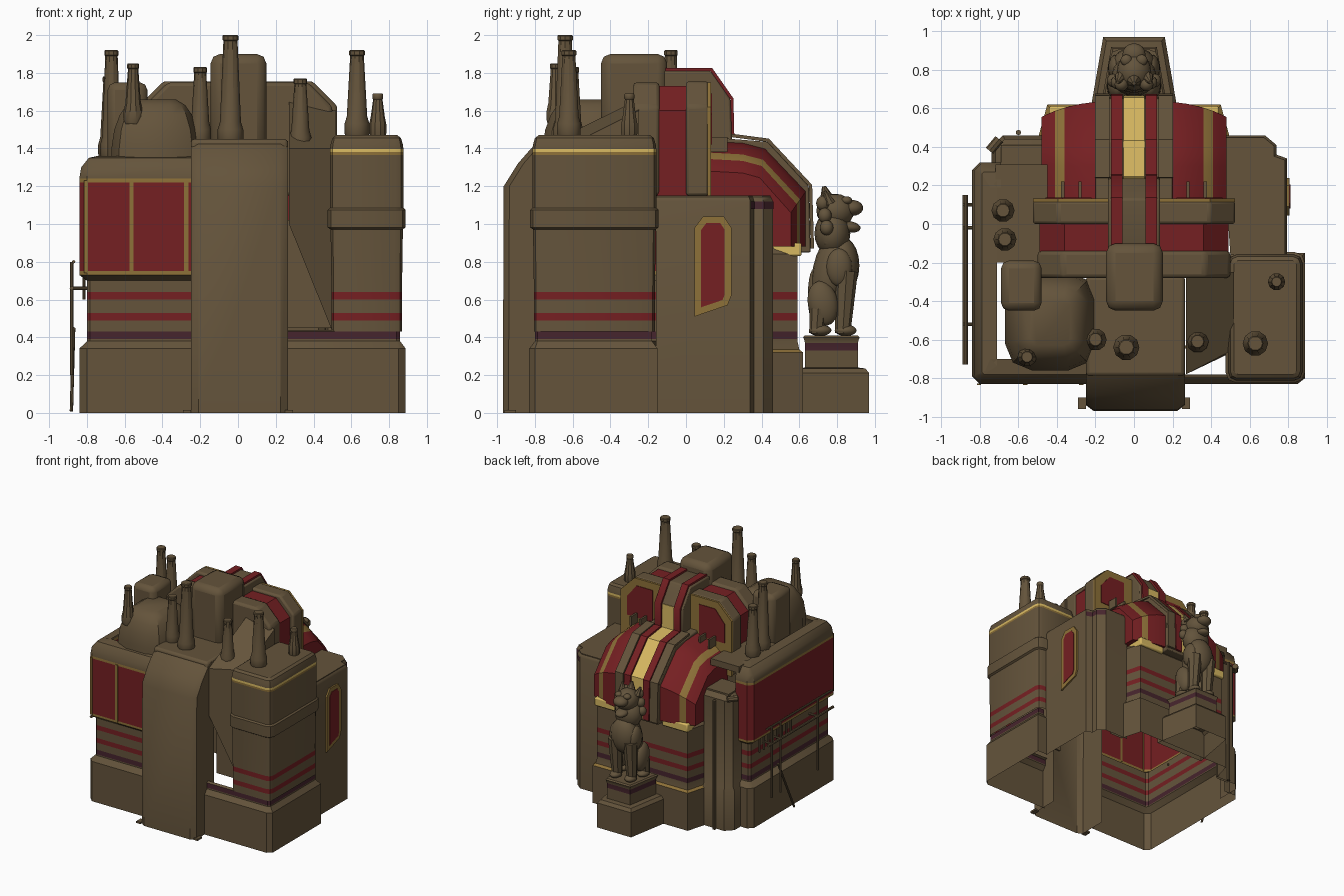
import bpy, bmesh, math
from mathutils import Vector

if "Cube" in bpy.data.objects:
    bpy.data.objects.remove(bpy.data.objects["Cube"])

def mat(name, rgb):
    m = bpy.data.materials.new(name)
    m.diffuse_color = (*rgb, 1)
    m.use_nodes = True
    m.node_tree.nodes["Principled BSDF"].inputs["Base Color"].default_value = m.diffuse_color
    return m

MATS = {'brown': mat('brown plate', (0.128, 0.088, 0.044)),
        'red': mat('dark red paint', (0.178, 0.014, 0.016)),
        'trim': mat('dull gold trim', (0.27, 0.165, 0.04)),
        'gold': mat('bright gold', (0.68, 0.48, 0.12)),
        'purple': mat('dark purple band', (0.062, 0.018, 0.026)),
        'bronze': mat('statue bronze', (0.125, 0.088, 0.045))}

def build(name, verts, faces, cols, bevel=0, fix=False):
    me = bpy.data.meshes.new(name)
    me.from_pydata(verts, [], faces)
    used = sorted(set(cols))
    for c in used:
        me.materials.append(MATS[c])
    for p, c in zip(me.polygons, cols):
        p.material_index = used.index(c)
        p.use_smooth = True
    if fix:
        bm = bmesh.new(); bm.from_mesh(me)
        bmesh.ops.recalc_face_normals(bm, faces=bm.faces)
        bm.to_mesh(me); bm.free()
    me.set_sharp_from_angle(angle=math.radians(35))
    ob = bpy.data.objects.new(name, me)
    bpy.context.collection.objects.link(ob)
    if bevel:
        b = ob.modifiers.new('bevel', 'BEVEL')
        b.width, b.segments, b.limit_method = bevel, 2, 'ANGLE'
    return ob

def loft(name, rings, cols, closed=True, caps=(None, None), bevel=0):
    """Join rings of equal length; cols holds one colour per segment."""
    n = len(rings[0])
    verts = [p for r in rings for p in r]
    faces, fc = [], []
    for i in range(len(rings) - 1):
        for j in range(n if closed else n - 1):
            k = (j + 1) % n
            faces.append((i*n + j, i*n + k, (i + 1)*n + k, (i + 1)*n + j))
            fc.append(cols[i])
    if caps[0]:
        faces.append(tuple(reversed(range(n)))); fc.append(caps[0])
    if caps[1]:
        faces.append(tuple(range(len(verts) - n, len(verts)))); fc.append(caps[1])
    return build(name, verts, faces, fc, bevel, all(caps))

def offset(pts, d, closed=True):
    """Move a counter-clockwise outline inwards by d."""
    out, n = [], len(pts)
    def nrm(a, b):
        v = Vector(b) - Vector(a)
        return Vector((v.y, -v.x)).normalized()
    for i, p in enumerate(pts):
        ns = []
        if closed or i > 0: ns.append(nrm(pts[i - 1], p))
        if closed or i < n - 1: ns.append(nrm(p, pts[(i + 1) % n]))
        a, b = ns[0], ns[-1]
        q = Vector(p) - (a + b) / (1 + a.dot(b)) * d
        out.append((q.x, q.y))
    return out

def skirt(name, path, prof, closed=True, cap='brown'):
    """Wall along a plan outline; prof rows are height, inset, colour above."""
    rings = [[(x, y, z) for x, y in offset(path, d, closed)] for z, d, _ in prof]
    return loft(name, rings, [c for *_, c in prof], closed, (None, cap if closed else None))

def prism(name, axis, pts, a, b, col, bevel=0):
    f = {'x': lambda u, v, w: (w, u, v), 'y': lambda u, v, w: (u, w, v),
         'z': lambda u, v, w: (u, v, w)}[axis]
    return loft(name, [[f(u, v, w) for u, v in pts] for w in (a, b)], [col], True, (col, col), bevel)

def box(name, x0, x1, y0, y1, z0, z1, col='brown', bevel=0):
    return prism(name, 'z', [(x0, y0), (x1, y0), (x1, y1), (x0, y1)], z0, z1, col, bevel)

def rrect(x0, x1, y0, y1, r):
    out = []
    for cx, cy, a in ((x1-r, y0+r, -90), (x1-r, y1-r, 0), (x0+r, y1-r, 90), (x0+r, y0+r, 180)):
        for t in (0, 45, 90):
            q = math.radians(a + t)
            out.append((cx + r*math.cos(q), cy + r*math.sin(q)))
    return out

def lathe(name, prof, loc, col='brown', n=10):
    rings = [[(loc[0] + r*math.cos(2*math.pi*j/n), loc[1] + r*math.sin(2*math.pi*j/n), z)
              for j in range(n)] for r, z in prof]
    return loft(name, rings, [col]*len(rings), True, (None, col))

def rod(name, p, q, r0, r1=None, col='brown', n=8):
    p, q = Vector(p), Vector(q)
    rot = (q - p).to_track_quat('Z', 'Y')
    rings = [[tuple(c + rot @ Vector((r*math.cos(2*math.pi*j/n), r*math.sin(2*math.pi*j/n), 0)))
              for j in range(n)] for c, r in ((p, r0), (q, r1 if r1 is not None else r0))]
    return loft(name, rings, [col], True, (col, col))

B, R, P, T = 'brown', 'red', 'purple', 'trim'
def stripes(d):
    return [(.38, d, B), (.39, d, P), (.43, d, B), (.49, d, R), (.53, d, B), (.60, d, R), (.64, d, B)]

# left hall: base, striped wall and overhanging red panelled box
skirt('left_hall', [(-.69, .32), (-.80, .32), (-.84, .28), (-.84, -.79), (-.80, -.83), (-.25, -.83)],
      [(0, 0, B), (.34, 0, B)] + stripes(.04) + [(.70, .04, B), (.73, 0, T), (.75, 0, R), (1.22, 0, T),
      (1.24, 0, B), (1.30, .01, B), (1.35, .05, B), (1.36, .13, B)], False)
for x in (-.815, -.575, -.285):
    box('panel_trim', x, x + .022, -.836, -.828, .74, 1.23, T)
box('left_hall_roof', -.72, -.45, -.2, .31, 1.3, 1.355)
skirt('left_rear_pillar', [(-.48, .46), (-.68, .46), (-.74, .40), (-.74, .2)],
      [(0, 0, B), (.33, 0, B), (.36, .02, B), (1.1, .02, B), (1.15, .06, B)], False)
box('left_rear_pillar_roof', -.69, -.48, .2, .41, 1.12, 1.15)

# right base and tower
skirt('right_base', [(.25, -.83), (.85, -.83), (.888, -.80), (.888, -.15), (.80, -.15)],
      [(0, 0, B), (.34, 0, B), (.38, .03, B), (.39, .03, P), (.43, .03, B), (.44, .05, B)], False)
skirt('right_tower', rrect(.475, .888, -.825, -.145, .055),
      stripes(.02)[2:] + [(.972, .015, B), (.982, 0, B), (1.075, 0, B), (1.085, .012, B), (1.365, .012, T),
      (1.38, .012, 'gold'), (1.397, .012, B), (1.42, .015, B), (1.455, .025, B), (1.47, .045, B)])
q = [(.27, -.78), (.52, -.65), (.52, -.25), (.27, -.25)]
loft('right_slope_roof', [[(.5, -.67, .43), (.54, -.64, .43), (.54, -.25, .43), (.5, -.25, .43)],
     [(x, y, 1.0) for x, y in q], [(x, y, z) for (x, y), z in zip(q, (1.4, 1.4, 1.6, 1.66))]],
     [B, B], True, (None, B))
box('right_recess_wall', .25, .53, -.645, -.63, .45, 1.02)

# right bulwark with its tall window
side = [(.795, -.16), (.795, .34), (.74, .36), (.74, .41), (.68, .46), (.46, .46)]
skirt('right_bulwark', side, [(0, 0, B), (1.12, 0, B), (1.14, .008, B), (1.15, .02, B)], False)
prism('bulwark_roof', 'z', [(.5, -.16)] + offset(side, .012, False), 1.13, 1.15, B)
skirt('bulwark_band', side[1:5], [(1.08, -.004, P), (1.12, -.004, P)], False)
win = [(.045, .51), (.22, .57), (.24, .62), (.24, .98), (.20, 1.04), (.09, 1.04), (.045, .98)]
prism('window_frame', 'x', win, .785, .808, T)
prism('window_pane', 'x', offset(win, .035), .80, .812, R)

# front trunk wall pouring over the roof, open behind
loft('front_trunk', [[(-.25, -.7, z), (-.25, y + .03, z), (-.21, y, z), (.225, y, z), (.265, y + .03, z),
     (.265, -.7, z)] for z, y in ((0, -.97), (1.2, -.965), (1.32, -.89), (1.40, -.82), (1.44, -.77))],
     [B]*4, False)
box('trunk_roof', -.25, .265, -.79, -.27, 1.3, 1.45, B, .02)
for s in (-1, 1):
    box('trunk_foot', s*.27 - .02, s*.27 + .02, -.96, -.90, 0, .015)

# roof masses
skirt('left_dome', rrect(-.67, -.2, -.76, -.25, .14),
      [(1.25, 0, B), (1.40, 0, B), (1.5, .015, B), (1.58, .045, B), (1.63, .08, B), (1.66, .13, B)])
box('left_turret', -.69, -.48, -.45, -.19, 1.3, 1.75, B, .04)
box('front_turret', -.145, .15, -.45, -.10, 1.4, 1.9, B, .05)

# upper arched shell: brown, red, raised belt
def arch(w, h):
    return [(-w, 1.15), (w, 1.15), (w, h - .13), (w - .13, h), (.13 - w, h), (-w, h - .13)]
prism('upper_shell_front', 'y', arch(.50, 1.75), -.28, -.14, B, .02)
prism('upper_shell_red', 'y', arch(.49, 1.73), -.15, .01, R)
prism('upper_shell_belt', 'y', arch(.525, 1.755), 0, .12, B, .015)
prism('upper_shell_edge', 'y', arch(.525, 1.75), .115, .133, T)
face = [(.2, 1.4), (.48, 1.4), (.48, 1.59), (.38, 1.71), (.2, 1.71)]
for s in (-1, 1):
    prism('arch_panel_red', 'y', [(s*x, z) for x, z in offset(face, .02)], .13, .138, R)

# lower rear shell, striped lengthwise, falling away to the sides
mid = [(.12, 1.45), (.30, 1.44), (.42, 1.41), (.64, 1.18), (.64, .88), (.12, .88)]
edge = [(.12, 1.28), (.30, 1.27), (.39, 1.245), (.555, 1.06), (.555, .88), (.12, .88)]
half = [(.48, R), (.45, R), (.41, T), (.36, R), (.28, R), (.20, B)]
xs = [-x for x, _ in half] + [x for x, _ in reversed(half)]
cols = [c for _, c in half] + [c for _, c in reversed(half[:-1])]
def section(x):
    t = (abs(x) / .48)**3
    return [(x, a[0] + (b[0] - a[0])*t, a[1] + (b[1] - a[1])*t) for a, b in zip(mid, edge)]
loft('rear_shell', [section(x) for x in xs], cols, True, (R, R))

# centre ridge with red rails, brown ribs and gold runner
prism('ridge_lower', 'x', [(.12, 1.46), (.43, 1.435), (.65, 1.2), (.66, .85), (.5, .85), (.12, 1.0)],
      -.2, .2, B, .008)
prism('ridge_upper', 'x', [(-.3, 1.74), (-.13, 1.81), (.13, 1.81), (.235, 1.66), (.245, 1.4), (-.3, 1.4)],
      -.135, .135, B, .01)
path = [(-.13, 1.81), (.13, 1.81), (.235, 1.66), (.24, 1.46), (.43, 1.435), (.65, 1.2), (.66, .87)]
def strip(name, pts, x0, x1, th, col):
    prism(name, 'x', pts + offset(pts, th, False)[::-1], x0, x1, col)
strip('gold_runner', path[2:], -.055, .055, .006, 'gold')
for s in (-1, 1):
    strip('red_rail', path, s*.09 - .03, s*.09 + .03, .016, R)
    strip('brown_rib', path[3:], s*.165 - .037, s*.165 + .037, .018, B)
    box('gold_ledge', s*.32 - .12, s*.32 + .12, .46, .612, .83, .90, 'gold', .01)
    for x in (.28, .37):
        box('shell_fin', s*x - .008, s*x + .008, .13, .22, 1.38, 1.46)

# rear wall and statue pedestal
skirt('rear_wall', [(.62, .44), (.5, .44), (.45, .62), (-.45, .62), (-.5, .44), (-.62, .44)],
      [(0, 0, B), (.30, 0, B), (.32, 0, T), (.335, .02, B)] + stripes(.03) + [(.84, .03, B), (.88, .06, B)], False)
skirt('pedestal', [(-.23, .57), (.23, .57), (.16, .97), (-.16, .97)],
      [(0, 0, B), (.21, 0, B), (.235, .02, B), (.24, .06, B), (.33, .06, P), (.37, .06, B),
       (.39, .055, B), (.40, .05, B), (.41, .06, B)])

# chimneys: x, y, foot height, top height, radius
for x, y, z0, z1, r in ((-.67, -.08, 1.35, 1.92, .06), (-.68, .07, 1.35, 1.78, .06), (-.555, -.69, 1.53, 1.85, .05),
                        (-.2, -.6, 1.43, 1.83, .058), (-.04, -.64, 1.43, 2.0, .068), (.33, -.61, 1.39, 1.77, .058),
                        (.63, -.62, 1.46, 1.92, .066), (.74, -.3, 1.46, 1.69, .045)):
    lathe('chimney', [(r*.9, z0), (r, z0 + .02), (r, z0 + .07), (r*.82, z0 + .11), (r*.55, z1 - .03),
          (r*.63, z1 - .025), (r*.63, z1 - .005), (r*.55, z1)], (x, y))

# pipes along the left side and the rear pillar
rod('rail_pipe', (-.88, -.73, .66), (-.88, .15, .66), .011)
rod('rail_pipe_upper', (-.87, -.73, .80), (-.87, .15, .80), .009)
for y in (-.52, -.02, .1):
    rod('rail_post', (-.88, y, .80), (-.88, y, .2), .009)
    rod('rail_bracket', (-.88, y, .66), (-.79, y, .66), .009)
rod('rail_brace', (-.87, .0, .45), (-.882, -.2, .01), .009)
rod('pillar_pipe', (-.60, .475, 0), (-.60, .475, 1.1), .014)
rod('pillar_pipe_bend', (-.70, .44, 1.12), (-.75, .38, 1.12), .025)
for i in range(8):
    rod('wall_slat', (-.815, -.25 + .06*i, .60), (-.815, -.25 + .06*i, .74), .008)

# seated guardian beast
def blob(name, loc, size, tilt=0):
    bm = bmesh.new()
    bmesh.ops.create_uvsphere(bm, u_segments=16, v_segments=10, radius=1)
    me = bpy.data.meshes.new(name)
    bm.to_mesh(me); bm.free()
    for p in me.polygons: p.use_smooth = True
    me.materials.append(MATS['bronze'])
    ob = bpy.data.objects.new(name, me)
    ob.location, ob.scale, ob.rotation_euler = loc, size, (tilt, 0, 0)
    bpy.context.collection.objects.link(ob)

blob('beast_body', (0, .765, .75), (.11, .095, .21), -.2)
blob('beast_chest', (0, .83, .78), (.115, .088, .15))
blob('beast_neck', (0, .775, .95), (.115, .095, .12))
blob('beast_head', (0, .79, 1.07), (.09, .10, .09))
blob('beast_snout', (0, .88, 1.085), (.06, .058, .042))
blob('beast_jaw', (0, .865, .985), (.05, .06, .03), -.15)
blob('beast_tail', (0, .675, .62), (.04, .03, .14))
rod('beast_crest', (0, .75, 1.12), (0, .73, 1.20), .045, .01, 'bronze')
for s in (-1, 1):
    blob('beast_haunch', (s*.085, .725, .58), (.055, .08, .12), .2)
    rod('beast_hind_leg', (s*.095, .70, .55), (s*.095, .69, .42), .045, .038, 'bronze')
    blob('beast_hind_paw', (s*.095, .71, .437), (.045, .06, .03))
    rod('beast_front_leg', (s*.07, .85, .75), (s*.07, .83, .42), .06, .04, 'bronze')
    blob('beast_front_paw', (s*.07, .845, .437), (.045, .058, .03))
    blob('beast_shoulder', (s*.09, .81, .77), (.045, .07, .10))
    blob('beast_brow', (s*.04, .85, 1.125), (.03, .03, .022))
    rod('beast_ear', (s*.07, .76, 1.11), (s*.085, .735, 1.175), .032, .008, 'bronze')
    for k in range(4):
        blob('beast_mane_curl', (s*(.065 + .02*(k % 3)), .725 + .01*k, 1.11 - .065*k), (.036, .036, .04))
